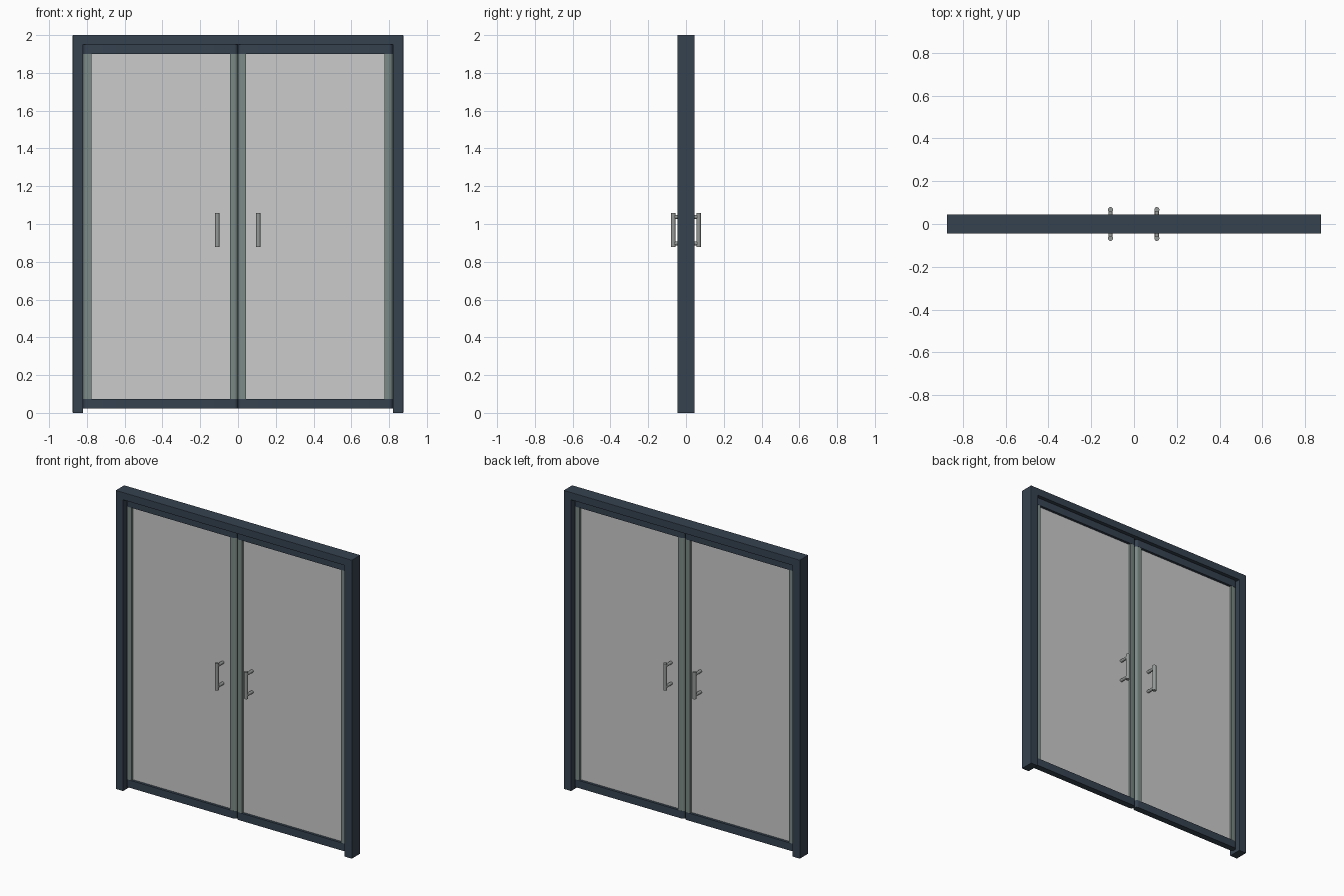
import bpy, bmesh, math
from mathutils import Matrix

if "Cube" in bpy.data.objects:
    bpy.data.objects.remove(bpy.data.objects["Cube"])


def material(name, color):
    m = bpy.data.materials.new(name)
    m.diffuse_color = color
    m.use_nodes = True
    m.node_tree.nodes["Principled BSDF"].inputs["Base Color"].default_value = m.diffuse_color
    return m


DARK = material("dark_paint", (0.036, 0.055, 0.08, 1))
STILE = material("stile_grey_green", (0.2, 0.255, 0.24, 1))
GLASS = material("pane_glass", (0.96, 0.98, 0.98, 0.5))
STEEL = material("handle_steel", (0.3, 0.32, 0.31, 1))


def finish(name, bm, mat, smooth=False):
    bmesh.ops.recalc_face_normals(bm, faces=bm.faces)
    me = bpy.data.meshes.new(name)
    bm.to_mesh(me)
    bm.free()
    me.materials.append(mat)
    ob = bpy.data.objects.new(name, me)
    bpy.context.collection.objects.link(ob)
    if smooth:
        bpy.ops.object.select_all(action='DESELECT')
        bpy.context.view_layer.objects.active = ob
        ob.select_set(True)
        bpy.ops.object.shade_smooth_by_angle(angle=math.radians(35))
    return ob


def prism(name, outline, axis, lo, hi, mat, smooth=False):
    """Extrude a 2D outline; axis 'z' uses (x, y), axis 'y' uses (x, z)."""
    bm = bmesh.new()
    pt = (lambda a, b: (a, b, lo)) if axis == 'z' else (lambda a, b: (a, lo, b))
    f = bm.faces.new([bm.verts.new(pt(*p)) for p in outline])
    ext = bmesh.ops.extrude_face_region(bm, geom=[f])['geom']
    vec = (0, 0, hi - lo) if axis == 'z' else (0, hi - lo, 0)
    bmesh.ops.translate(bm, vec=vec, verts=[v for v in ext if isinstance(v, bmesh.types.BMVert)])
    return finish(name, bm, mat, smooth)


def rect(x0, x1, h0, h1):
    return [(x0, h0), (x1, h0), (x1, h1), (x0, h1)]


def nosed(x0, x1, r, round_lo=True, round_hi=True, n=10):
    """Plan outline of thickness 2r with half-round ends."""
    pts = []
    for cx, rounded, start, edge in ((x1 - r, round_hi, -90, x1), (x0 + r, round_lo, 90, x0)):
        if rounded:
            for i in range(n + 1):
                a = math.radians(start + 180 * i / n)
                pts.append((cx + r * math.cos(a), r * math.sin(a)))
        else:
            s = -1 if start < 0 else 1
            pts += [(edge, s * r), (edge, -s * r)]
    return pts


def handle(name, x, side):
    bm = bmesh.new()

    def rod(r, length, mat):
        bmesh.ops.create_cone(bm, cap_ends=True, segments=20, radius1=r, radius2=r,
                              depth=length, matrix=mat)

    y = side * 0.067
    rod(0.012, 0.18, Matrix.Translation((x, y, 0.967)))
    for z in (0.897, 1.037):
        rod(0.01, 0.067, Matrix.Translation((x, y / 2, z)) @ Matrix.Rotation(math.pi / 2, 4, 'X'))
    finish(name, bm, STEEL, True)


# Outer frame: two jambs and a head in one arch, edges slightly eased
frame = prism("door_frame", [(-.875, 0), (-.82, 0), (-.82, 1.95), (.82, 1.95), (.82, 0),
                             (.875, 0), (.875, 2), (-.875, 2)], 'y', -.045, .045, DARK)
bevel = frame.modifiers.new("eased_edges", 'BEVEL')
bevel.width = 0.002
bevel.segments = 2

# Two swing doors with rounded edges, glass panes and pull handles
R, W = 0.021, 0.043
for side, x0, x1 in (("left", -.8195, -.0005), ("right", .0005, .8195)):
    prism(side + "_bottom_rail", nosed(x0, x1, R), 'z', .022, .073, DARK, True)
    prism(side + "_top_rail", nosed(x0, x1, R), 'z', 1.9, 1.9492, DARK, True)
    prism(side + "_stile_a", nosed(x0, x0 + W, R - .001, round_hi=False), 'z', .073, 1.9, STILE, True)
    prism(side + "_stile_b", nosed(x1 - W, x1, R - .001, round_lo=False), 'z', .073, 1.9, STILE, True)
    prism(side + "_glass", rect(x0 + W, x1 - W, .073, 1.9), 'y', -.004, .004, GLASS)
    hx = -.11 if side == "left" else .107
    handle(side + "_front_handle", hx, -1)
    handle(side + "_back_handle", hx, 1)
